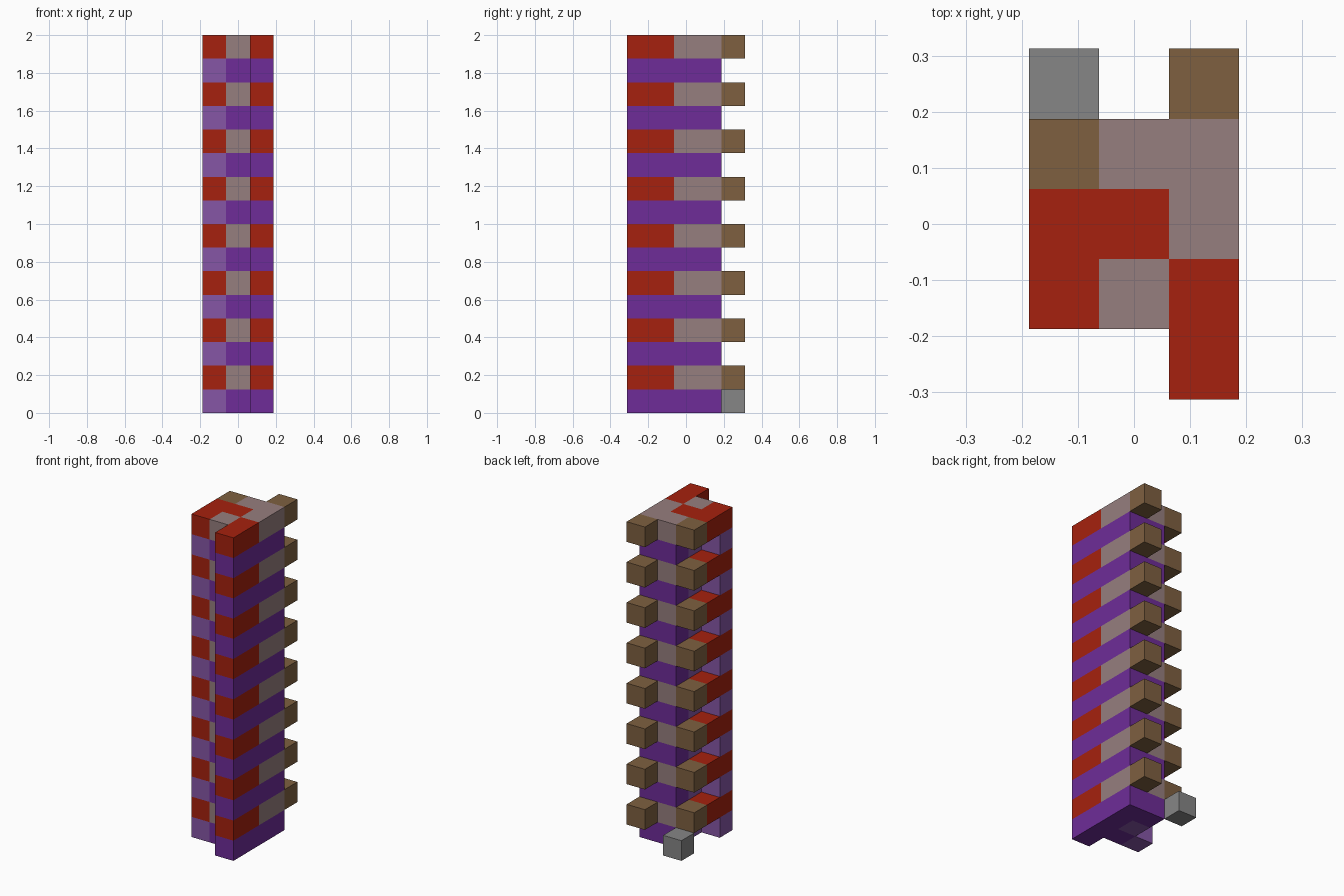
import bpy, bmesh
from mathutils import Vector

cube = bpy.data.objects.get("Cube")
if cube:
    bpy.data.objects.remove(cube)

U = 0.125      # edge of one block
LEVELS = 16


def material(name, rgb):
    """Flat material from display colour values."""
    lin = [((c / 255 + 0.055) / 1.055) ** 2.4 for c in rgb]
    m = bpy.data.materials.new(name)
    m.use_nodes = True
    m.diffuse_color = (*lin, 1)
    bsdf = next(n for n in m.node_tree.nodes if n.type == 'BSDF_PRINCIPLED')
    bsdf.inputs["Base Color"].default_value = (*lin, 1)
    return m


red = material("brick red", (166, 33, 14))
mauve = material("dusty mauve", (150, 126, 126))
brown = material("wood brown", (126, 96, 64))
purple = material("deep purple", (110, 44, 152))
lilac = material("light purple", (134, 86, 166))
grey = material("stone grey", (134, 134, 134))

even, odd = range(0, LEVELS, 2), range(1, LEVELS, 2)

# Each part: name, material, plan cells (column, row), levels
parts = [
    ("purple_courses", purple,
     [(1, r) for r in range(-2, 2)] + [(0, -1), (0, 1)], even),
    ("lilac_corner_blocks", lilac, [(-1, -1)], even),
    ("lilac_core", lilac, [(0, 0)], even),
    ("red_front_blocks", red, [(1, -2), (1, -1)], odd),
    ("red_side_blocks", red, [(-1, -1), (-1, 0)], odd),
    ("red_core", red, [(0, 0)], odd),
    ("mauve_courses", mauve, [(1, 0), (1, 1), (0, 1)], odd),
    ("mauve_front_blocks", mauve, [(0, -1)], odd),
    ("brown_rear_studs", brown, [(1, 2)], odd),
    ("brown_side_studs", brown, [(-1, 1)], odd),
    ("grey_foot_block", grey, [(-1, 2)], [0]),
]

filled = {(x, y, z) for _, _, cells, levels in parts
          for x, y in cells for z in levels}
axes = [Vector(a) for a in ((1, 0, 0), (0, 1, 0), (0, 0, 1))]


def build(name, mat, cells, levels):
    """Join blocks into one mesh, keeping only the exposed faces."""
    bm = bmesh.new()
    for x, y in cells:
        for z in levels:
            centre = Vector((x, y, z + 0.5))
            for i in range(3):
                for s in (-1, 1):
                    n = axes[i] * s
                    if (x + int(n.x), y + int(n.y), z + int(n.z)) in filled:
                        continue
                    a, b = axes[(i + 1) % 3] / 2, axes[(i + 2) % 3] / 2 * s
                    mid = centre + n / 2
                    ring = (mid - a - b, mid + a - b, mid + a + b, mid - a + b)
                    bm.faces.new([bm.verts.new(p * U) for p in ring])
    bmesh.ops.remove_doubles(bm, verts=bm.verts[:], dist=0.001)
    mesh = bpy.data.meshes.new(name)
    bm.to_mesh(mesh)
    bm.free()
    mesh.materials.append(mat)
    bpy.context.collection.objects.link(bpy.data.objects.new(name, mesh))


for part in parts:
    build(*part)
